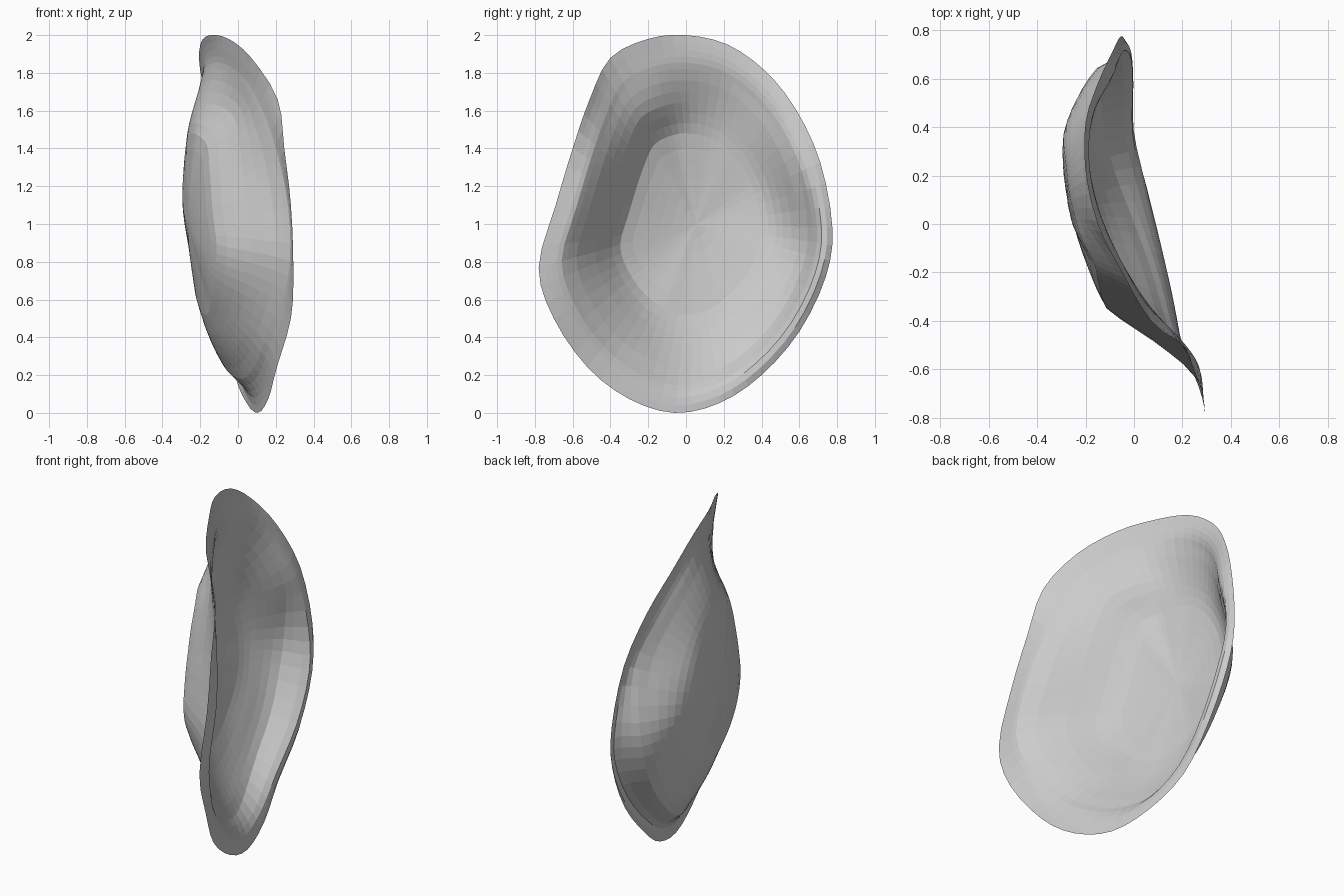
import bpy, bmesh

if "Cube" in bpy.data.objects:
    bpy.data.objects.remove(bpy.data.objects["Cube"])

# Rim of the shell as (y, z, x), clockwise from the top
RIM = [(0, 2, -.15), (.22, 1.95, -.2), (.42, 1.81, -.2), (.58, 1.61, -.15),
       (.71, 1.33, -.09), (.775, .98, -.055), (.74, .72, -.035), (.6, .43, -.02),
       (.4, .2, -.015), (.18, .053, .045), (-.06, .0, .105), (-.3, .073, .16),
       (-.52, .24, .205), (-.7, .5, .28), (-.78, .77, .293), (-.69, 1.1, .28),
       (-.6, 1.4, .245), (-.51, 1.66, .21), (-.4, 1.88, .07), (-.2, 1.98, -.05)]
# Depth (x) of the inner rings, at these fractions of the radius
LEVELS = (.92, .82, .64, .48)
LIP = [-.13, -.18, -.18, -.14, -.07, -.035, 0, .005, 0, .04,
       .09, .145, .19, .255, .285, .275, .23, .17, .06, -.05]
FLANGE = [-.13, -.19, -.20, -.16, -.10, -.15, -.16, -.14, -.12, -.06,
          .02, .09, .14, .215, .26, .25, .2, .13, .045, -.05]
WALL = [-.19, -.24, -.25, -.24, -.23, -.24, -.23, -.20, -.18, -.15,
        -.1, -.05, .01, .05, .08, .04, .03, .01, -.01, -.10]
BOWL = [-.245, -.27, -.28, -.29, -.295, -.28, -.26, -.24, -.225, -.20,
        -.175, -.15, -.14, -.13, -.12, -.14, -.15, -.16, -.17, -.22]
CY, CZ, CX = .05, 1.0, -.262
AROUND, ACROSS = 3, 3   # subdivisions between control points


def spline(a, b, c, d, t):
    return .5 * (2*b + (c-a)*t + (2*a-5*b+4*c-d)*t*t + (3*b-a-3*c+d)*t**3)


def closed(values):
    n = len(values)
    return [spline(values[i-1], values[i], values[(i+1) % n], values[(i+2) % n], k / AROUND)
            for i in range(n) for k in range(AROUND)]


ry, rz, rx = (closed([p[k] for p in RIM]) for k in range(3))
inner = [closed(ring) for ring in (LIP, FLANGE, WALL, BOWL)]

bm = bmesh.new()
columns = []
centre = bm.verts.new((CX, CY, CZ))
for i in range(len(ry)):
    opposite = inner[-1][(i + len(ry)//2) % len(ry)]
    t = [1, *LEVELS, 0]
    x = [rx[i], *(ring[i] for ring in inner), CX]
    x = [2*x[0]-x[1], *x, opposite]
    col = []
    for s in range(len(t) - 1):
        steps = 2 if s < 1 else ACROSS * (2 if s == len(t) - 2 else 1)
        for k in range(steps):
            u = k / steps
            r = t[s] + (t[s+1] - t[s]) * u
            px = spline(*x[s:s+4], u)
            col.append(bm.verts.new((px, CY + (ry[i]-CY)*r, CZ + (rz[i]-CZ)*r)))
    columns.append(col)

# Skin between neighbouring spokes
for i, col in enumerate(columns):
    nxt = columns[(i+1) % len(columns)]
    for a in range(len(col) - 1):
        bm.faces.new((col[a], col[a+1], nxt[a+1], nxt[a]))
    bm.faces.new((col[-1], centre, nxt[-1]))

bm.normal_update()
if sum(f.normal.x for f in bm.faces) < 0:
    bmesh.ops.reverse_faces(bm, faces=bm.faces[:])
# Relax the bowl slightly, leaving the rim in place
soft = [v for v in bm.verts if not v.is_boundary]
for _ in range(2):
    bmesh.ops.smooth_vert(bm, verts=soft, factor=.5, use_axis_x=True)

mesh = bpy.data.meshes.new("curved_shell")
bm.to_mesh(mesh)
bm.free()
shell = bpy.data.objects.new("curved_shell", mesh)
bpy.context.collection.objects.link(shell)
